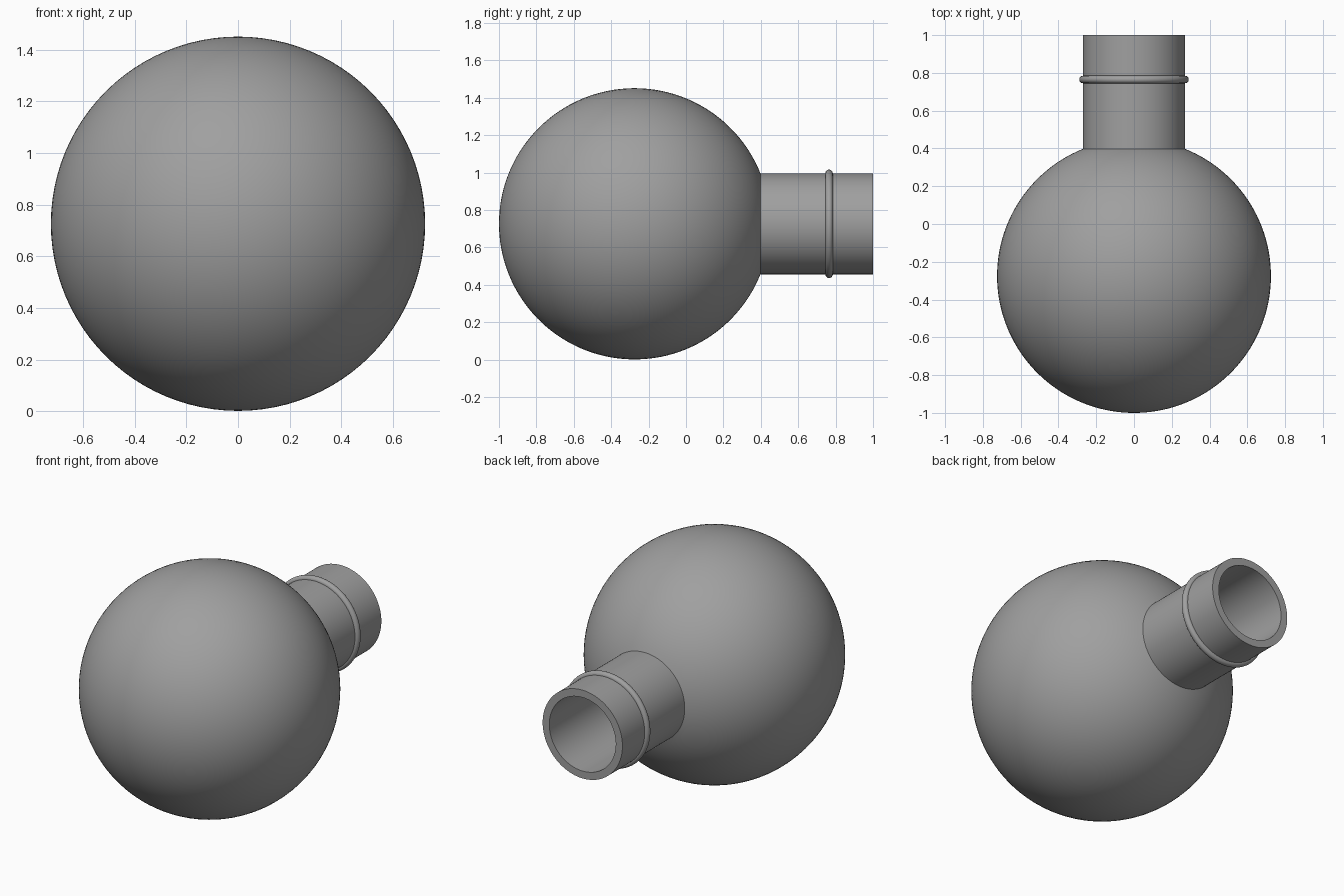
import bpy
import math

AXIS_Z = 0.726       # height of the shared centre line
BULB_Y = -0.275      # centre of the round body
BULB_R = 0.725
NECK_R = 0.27
WALL = 0.045
RIM_Y = 1.0
SEGMENTS = 96

old = bpy.data.objects.get("Cube")
if old:
    bpy.data.objects.remove(old, do_unlink=True)

grey = bpy.data.materials.new("neutral grey")
grey.use_nodes = True
colour = (0.35, 0.35, 0.35, 1)
grey.diffuse_color = colour
grey.node_tree.nodes["Principled BSDF"].inputs["Base Color"].default_value = colour


def finish(obj):
    obj.data.materials.append(grey)
    bpy.ops.object.select_all(action='DESELECT')
    obj.select_set(True)
    bpy.context.view_layer.objects.active = obj
    bpy.ops.object.shade_smooth_by_angle(angle=math.radians(35))


def bulb_arc(radius, mouth, steps=64):
    """Arc as (radius, y) from the front pole to where the neck opens."""
    end = math.pi - math.asin(mouth / radius)
    return [(radius * math.sin(end * i / steps),
             BULB_Y - radius * math.cos(end * i / steps))
            for i in range(steps + 1)]


def lathe(name, profile):
    """Turn a profile, closed by a pole at each end, around the y axis."""
    verts, rings, faces = [], [], []
    for r, y in profile:
        count = 1 if r < 1e-6 else SEGMENTS
        rings.append(range(len(verts), len(verts) + count))
        for k in range(count):
            a = 2 * math.pi * k / SEGMENTS
            verts.append((r * math.cos(a), y, AXIS_Z + r * math.sin(a)))
    for a, b in zip(rings, rings[1:]):
        for k in range(SEGMENTS):
            n = (k + 1) % SEGMENTS
            corners = [a[k % len(a)], b[k % len(b)], b[n % len(b)], a[n % len(a)]]
            faces.append(list(dict.fromkeys(corners)))
    mesh = bpy.data.meshes.new(name)
    mesh.from_pydata(verts, [], faces)
    mesh.validate()
    obj = bpy.data.objects.new(name, mesh)
    bpy.context.collection.objects.link(obj)
    finish(obj)
    return obj


# Hollow round body with an open neck: outer wall, rim, then inner wall
outer = bulb_arc(BULB_R, NECK_R)
inner = bulb_arc(BULB_R - WALL, NECK_R - WALL)
rim = [(NECK_R, RIM_Y), (NECK_R - WALL, RIM_Y)]
lathe("hollow_body_and_neck", outer + rim + inner[::-1])

# Raised bead around the neck
bpy.ops.mesh.primitive_torus_add(
    major_radius=NECK_R, minor_radius=0.02,
    major_segments=SEGMENTS, minor_segments=20,
    location=(0, 0.765, AXIS_Z), rotation=(math.pi / 2, 0, 0))
bead = bpy.context.object
bead.name = "neck_bead"
finish(bead)
